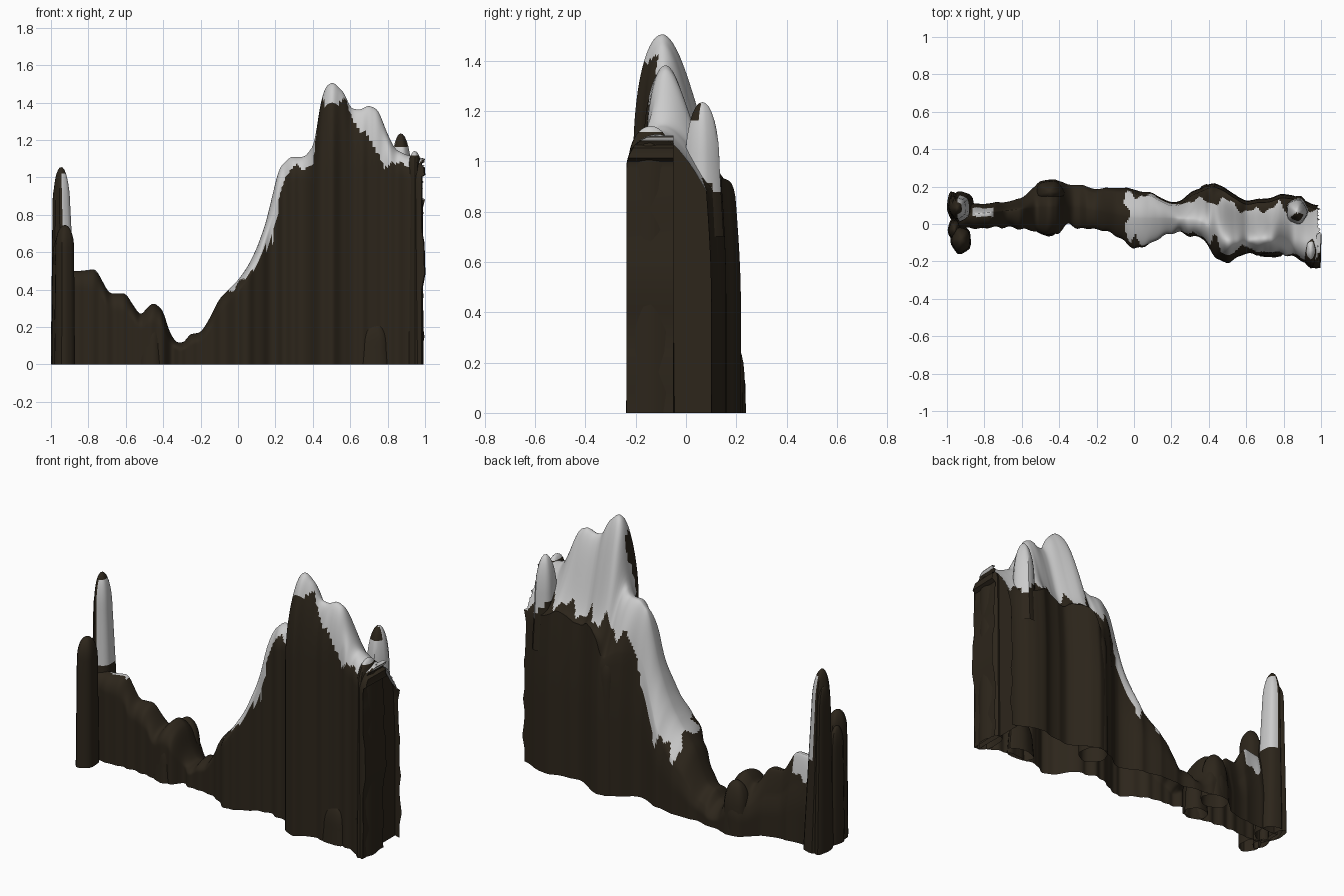
import bpy, bmesh, math, random

if "Cube" in bpy.data.objects:
    bpy.data.objects.remove(bpy.data.objects["Cube"])
random.seed(4)

def material(name, c):
    m = bpy.data.materials.new(name)
    m.diffuse_color = (*c, 1)
    m.use_nodes = True
    m.node_tree.nodes["Principled BSDF"].inputs["Base Color"].default_value = m.diffuse_color
    return m

ROCK = material("rock", (0.026, 0.019, 0.011))
SNOW = material("snow", (0.62, 0.62, 0.62))

def lookup(table, x, k):
    if x <= table[0][0]:
        return table[0][k]
    for a, b in zip(table, table[1:]):
        if x <= b[0]:
            t = (x - a[0]) / (b[0] - a[0])
            return a[k] + (b[k] - a[k]) * t
    return table[-1][k]

def soft(table, x, k, w=0.014):
    return sum(lookup(table, x + d * w, k) for d in (-1, -.5, 0, .5, 1)) / 5

def finish(bm, name, snow):
    me = bpy.data.meshes.new(name)
    bm.normal_update()
    for f in bm.faces:
        f.material_index = int(snow(f.calc_center_median(), f.normal))
        f.smooth = True
    bm.to_mesh(me)
    bm.free()
    me.materials.append(ROCK)
    me.materials.append(SNOW)
    ob = bpy.data.objects.new(name, me)
    bpy.context.collection.objects.link(ob)
    bpy.context.view_layer.objects.active = ob
    ob.select_set(True)
    bpy.ops.object.shade_smooth_by_angle(angle=math.radians(40))
    ob.select_set(False)
    return ob

# Skyline of the ridge: x, height
TOP = [(-.97, .5), (-.84, .5), (-.76, .51), (-.69, .38), (-.6, .38), (-.55, .3), (-.52, .26),
       (-.48, .31), (-.45, .33), (-.4, .29), (-.37, .18), (-.33, .115), (-.28, .12), (-.265, .16),
       (-.2, .17), (-.16, .23), (-.1, .35), (0, .45), (.05, .52), (.1, .62), (.15, .76), (.19, .93),
       (.22, 1.05), (.28, 1.11), (.36, 1.11), (.41, 1.18), (.44, 1.4), (.47, 1.49), (.51, 1.51),
       (.57, 1.45), (.6, 1.37), (.65, 1.36), (.7, 1.385), (.75, 1.36), (.8, 1.23), (.84, 1.15),
       (.9, 1.12), (1, 1.1)]
# Plan outline: x, front y, back y
PLAN = [(-.97, -.02, .11), (-.86, -.03, .11), (-.7, -.02, .12), (-.6, -.03, .14), (-.55, -.04, .19),
        (-.5, -.05, .23), (-.45, -.065, .245), (-.4, -.05, .23), (-.35, 0, .215), (-.3, -.03, .215),
        (-.2, -.03, .19), (-.1, -.06, .2), (-.04, -.11, .195), (0, -.135, .19), (.05, -.13, .175),
        (.1, -.1, .17), (.2, -.05, .115), (.25, -.05, .13), (.3, -.07, .17), (.36, -.075, .2),
        (.39, -.11, .215), (.43, -.18, .22), (.48, -.215, .205), (.55, -.19, .15), (.6, -.155, .13),
        (.66, -.175, .135), (.73, -.155, .145), (.8, -.165, .165), (.85, -.18, .16), (.9, -.2, .135),
        (.96, -.24, .11), (1, -.243, .1)]
# Cross-section: x, ridge y, front shoulder ratio, back shoulder ratio, steepness of back slope
SECT = [(-.97, .04, .85, .75, 0), (-.5, .09, .7, .6, 0), (-.3, .09, .6, .6, 0),
        (0, .03, .85, .75, 0), (.2, .03, .85, .75, 0), (.36, .02, .9, .75, 0),
        (.43, -.06, .75, .62, 1), (.5, -.1, .66, .61, 1), (.6, -.09, .75, .66, 1),
        (.72, -.08, .76, .68, 1), (.85, -.09, .88, .8, .5), (1, -.12, .88, .8, 0)]
# Lower limit of the snow: x, front z, back z
SNOWLINE = [(-.06, .5, .5), (-.05, .4, .32), (.05, .46, .38), (.12, .57, .42), (.19, .66, .55),
            (.23, .95, .75), (.28, 1.04, .9), (.4, 1.07, .95), (.44, 1.4, .97), (.58, 1.4, .97),
            (.62, 1.3, .95), (.7, 1.2, .98), (.8, 1.05, 1.0), (.88, 1.08, .95), (.95, 1.07, .9),
            (1, 1.085, .85)]

# Main ridge: lofted cross-sections, open underneath
N, WALL, CAP = 230, 12, 14
bm = bmesh.new()
rows = []
for i in range(N + 1):
    x = -.965 + 1.955 * i / N
    h = soft(TOP, x, 1)
    yf = soft(PLAN, x, 1) + .007 * abs(math.sin(31 * x)) + .004 * math.sin(83 * x)
    yb = soft(PLAN, x, 2) - .006 * abs(math.sin(27 * x + 1))
    yr = soft(SECT, x, 1, .03)
    zf, zb = h * soft(SECT, x, 2, .03), h * soft(SECT, x, 3, .03)
    bell = soft(SECT, x, 4, .03)
    pts = [(yf, zf * j / WALL) for j in range(WALL)]
    for j in range(CAP):
        a = math.pi / 2 * j / CAP
        pts.append((yf + (yr - yf) * (1 - math.cos(a)), zf + (h - zf) * math.sin(a)))
    for j in range(CAP * 2 + 1):
        s = j / CAP / 2
        fall = (1 - bell) * (1 - s ** 1.7) + bell * (.5 + .5 * math.cos(math.pi * s))
        pts.append((yr + (yb - .02 - yr) * s, zb + (h - zb) * fall))
    for j in range(1, WALL + 1):
        t = j / WALL
        pts.append((yb - .02 + .02 * math.sin(min(1, 2 * t) * math.pi / 2), zb * (1 - t)))
    row = []
    for y, z in pts:
        ragged = random.uniform(-.02, .01) if i == N else 0
        row.append(bm.verts.new((x + ragged, y, z)))
    rows.append(row)
for a, b in zip(rows, rows[1:]):
    for k in range(len(a) - 1):
        bm.faces.new((a[k], b[k], b[k + 1], a[k + 1]))
bm.faces.new(rows[0])
# Right end: the front half folds round, the back half is a recessed hollow
end = [v for v in rows[-1][:WALL + CAP] if v.co.y < -.06]
inner = [bm.verts.new((v.co.x + .005, -.05, v.co.z)) for v in end]
for k in range(len(end) - 1):
    bm.faces.new((end[k], inner[k], inner[k + 1], end[k + 1]))
bm.faces.new([bm.verts.new(v.co) for v in rows[-6]])

def ridge_snow(c, n):
    x = c.x
    teeth = .03 * math.sin(47 * x) + .02 * math.sin(101 * x + 1)
    if -.86 < x < -.75 and c.y > .04:
        return c.z > .38 + .6 * teeth and n.x < .98
    if x < -.05 + .03 * math.sin(30 * c.y) or n.x > .95:
        return False
    if c.y > soft(SECT, x, 1, .03):
        return c.z > lookup(SNOWLINE, x, 2) + teeth
    return c.z > lookup(SNOWLINE, x, 1) + .5 * teeth

finish(bm, "mountain_ridge", ridge_snow)

def column(name, x, y, h, rx, ry, snow=lambda c, n: False, lean=0, taper=.85, dome=.12, base=0, seg=20):
    """Rounded rock pillar, open at the base."""
    bm = bmesh.new()
    prof = [(base + k / 8 * (h - dome - base), 1 + (taper - 1) * k / 8) for k in range(9)]
    prof += [(h - dome + dome * math.sin(a), taper * math.cos(a))
             for a in (math.pi / 2 * k / 8 for k in range(1, 8))]
    rings = []
    for z, r in prof:
        ring = []
        for k in range(seg):
            a = 2 * math.pi * k / seg
            q = r * (1 + .05 * math.sin(5 * a + x * 9))
            px = x + lean * z / h + rx * q * math.cos(a)
            ring.append(bm.verts.new((max(-1, min(1, px)), y + ry * q * math.sin(a), z)))
        rings.append(ring)
    for a, b in zip(rings, rings[1:]):
        for k in range(seg):
            bm.faces.new((a[k], a[(k + 1) % seg], b[(k + 1) % seg], b[k]))
    tip = bm.verts.new((x + lean, y, h))
    for k in range(seg):
        bm.faces.new((rings[-1][k], rings[-1][(k + 1) % seg], tip))
    return finish(bm, name, snow)

# Left end: tall spire with snow on its inner side, and a lower front pillar
column("left_spire", -.92, .085, 1.055, .068, .09,
       lambda c, n: n.x > .25 and .55 + .5 * abs(c.y - .085) < c.z < 1.02,
       lean=-.025, taper=.65, dome=.2)
column("left_spire_edge", -.97, .1, .97, .03, .075, taper=.7)
column("left_front_pillar", -.925, -.085, .745, .055, .075, taper=.9)
column("left_front_buttress", -.96, -.03, .68, .035, .06)

# Back summit on the right end
column("right_back_summit", .87, .065, 1.235, .07, .085,
       lambda c, n: c.z > .93 + .04 * math.sin(40 * c.x) and not (c.z > 1.16 and n.y < -.3),
       taper=.8, dome=.25, base=.7)
# Front corner crag on the right end
column("right_front_crag", .945, -.14, 1.14, .045, .095,
       lambda c, n: c.z > 1.115, taper=.9, dome=.14)

# Boulders and buttresses standing out of the ridge: x, y, height, rx, ry
LUMPS = [(-.46, -.005, .26, .07, .06), (-.45, .17, .3, .085, .07),
         (.73, -.13, .23, .09, .05), (.41, .13, .83, .08, .085)]
for n, (x, y, h, rx, ry) in enumerate(LUMPS):
    column("rock_lump_%d" % (n + 1), x, y, h, rx, ry, taper=.9, dome=min(.16, h * .6))
